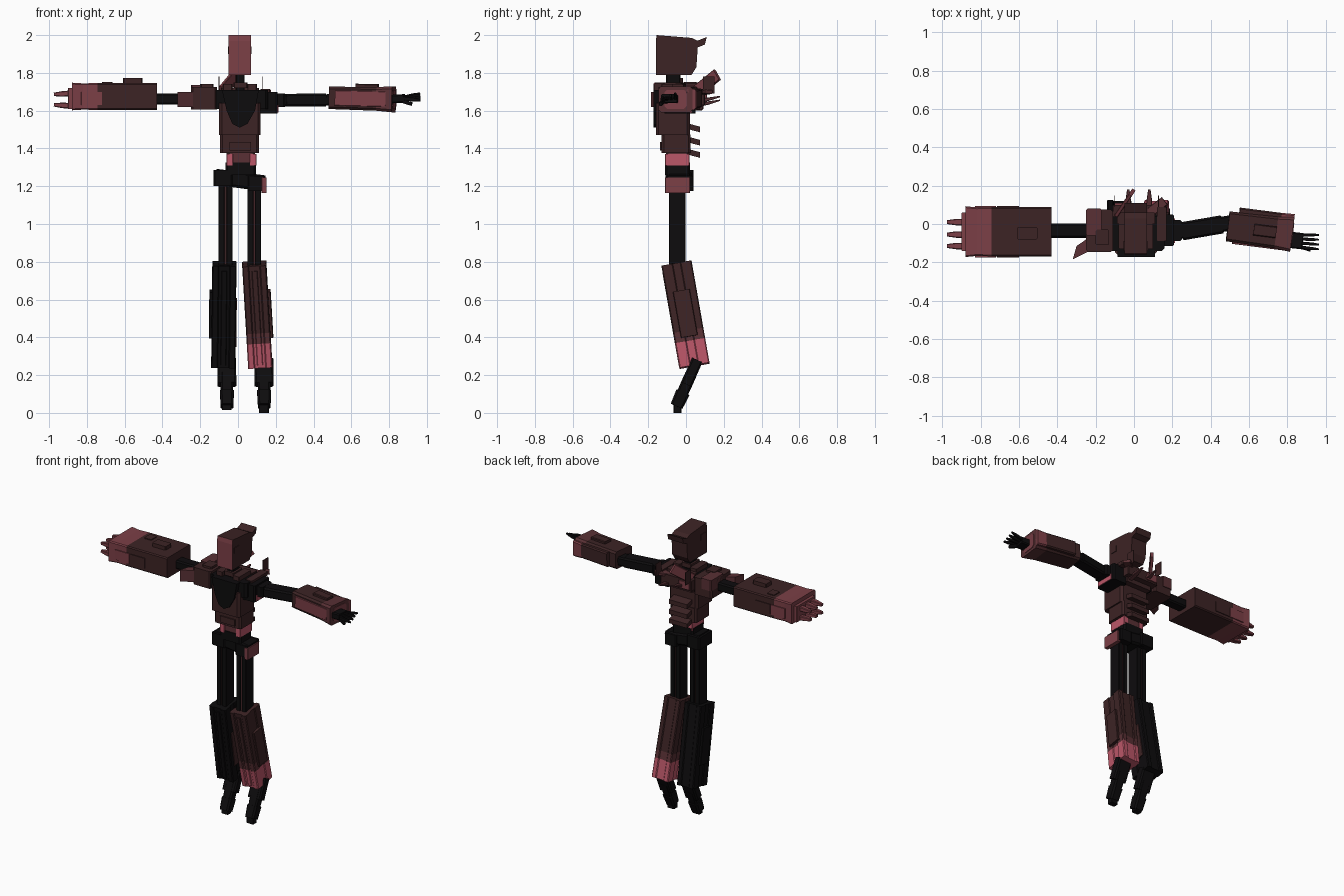
import bpy, bmesh, math
from mathutils import Vector

if "Cube" in bpy.data.objects:
    bpy.data.objects.remove(bpy.data.objects["Cube"])


def colour(name, r, g, b):
    m = bpy.data.materials.new(name)
    m.diffuse_color = (r, g, b, 1)
    m.use_nodes = True
    m.node_tree.nodes["Principled BSDF"].inputs["Base Color"].default_value = m.diffuse_color
    return m


BLACK = colour("black", 0.004, 0.0035, 0.004)
BROWN = colour("dark brown", 0.046, 0.017, 0.018)
MAROON = colour("maroon", 0.10, 0.03, 0.035)
RED = colour("dusty red", 0.20, 0.05, 0.062)
PINK = colour("pink", 0.50, 0.095, 0.14)


def finish(name, bm, mats):
    bmesh.ops.recalc_face_normals(bm, faces=bm.faces)
    me = bpy.data.meshes.new(name)
    bm.to_mesh(me)
    bm.free()
    for m in mats:
        me.materials.append(m)
    ob = bpy.data.objects.new(name, me)
    bpy.context.collection.objects.link(ob)
    return ob


def beam(name, p, q, w, d, mats, rings=((0, 1), (1, 1)), ref=(1, 0, 0), off=(0, 0), ch=0.15):
    """Chamfered bar from p to q; rings are (position, scale), one material per segment."""
    p, q = Vector(p), Vector(q)
    a = (q - p).normalized()
    u = Vector(ref)
    u = (u - a * u.dot(a)).normalized()
    v = a.cross(u)
    c = min(w, d) * ch
    x, y = w / 2, d / 2
    sec = [(x, y - c), (x - c, y), (c - x, y), (-x, y - c), (-x, c - y), (c - x, -y), (x - c, -y), (x, c - y)]
    bm = bmesh.new()
    loops = [[bm.verts.new(p.lerp(q, t) + u * (sx * s + off[0]) + v * (sy * s + off[1])) for sx, sy in sec]
             for t, s in rings]
    used = list(dict.fromkeys(mats))
    for k in range(len(loops) - 1):
        mi = used.index(mats[min(k, len(mats) - 1)])
        for i in range(8):
            j = (i + 1) % 8
            bm.faces.new((loops[k][i], loops[k][j], loops[k + 1][j], loops[k + 1][i])).material_index = mi
    bm.faces.new(loops[0]).material_index = used.index(mats[0])
    bm.faces.new(loops[-1]).material_index = used.index(mats[-1])
    return finish(name, bm, used)


def box(name, x, y, z, mat, ch=0.08):
    cx, cy = sum(x) / 2, sum(y) / 2
    return beam(name, (cx, cy, z[1]), (cx, cy, z[0]), x[1] - x[0], y[1] - y[0], [mat], ch=ch)


def prism(name, axis, pts, lo, hi, mats, rule=None):
    """Extrude an outline along an axis; rule(centre, normal) picks the material."""
    def at(a, b, c):
        return {'x': (c, a, b), 'y': (a, c, b), 'z': (a, b, c)}[axis]
    bm = bmesh.new()
    A = [bm.verts.new(at(a, b, lo)) for a, b in pts]
    B = [bm.verts.new(at(a, b, hi)) for a, b in pts]
    n = len(pts)
    bm.faces.new(A)
    bm.faces.new(B)
    for i in range(n):
        bm.faces.new((A[i], A[(i + 1) % n], B[(i + 1) % n], B[i]))
    bmesh.ops.recalc_face_normals(bm, faces=bm.faces)
    bm.normal_update()
    if rule:
        for f in bm.faces:
            f.material_index = rule(f.calc_center_median(), f.normal)
    return finish(name, bm, mats)


# Head: helmet profile with a paler face plate and a swept crest
head = [(-0.155, 2.0), (0.03, 1.985), (0.06, 1.97), (0.11, 1.99), (0.1, 1.95), (0.062, 1.935),
        (0.055, 1.83), (0.03, 1.79), (-0.16, 1.79), (-0.16, 1.97)]
prism("head", 'x', head, -0.05, 0.068, [BROWN, RED], lambda c, n: 1 if n.y < -0.8 else 0)
for x in (-0.054, 0.066):
    box("head_side_inset", (x, x + 0.006), (-0.14, -0.09), (1.9, 1.94), BROWN)
box("neck", (-0.012, 0.035), (-0.105, -0.03), (1.7, 1.8), BLACK)
box("neck_collar", (-0.025, 0.05), (-0.12, -0.02), (1.72, 1.75), BROWN)

# Torso
box("chest", (-0.1, 0.12), (-0.16, 0.02), (1.47, 1.64), BROWN)
box("upper_chest", (-0.14, 0.16), (-0.14, 0.04), (1.61, 1.71), BLACK)
prism("chest_bib", 'y', [(-0.085, 1.71), (0.11, 1.71), (0.09, 1.6), (0.05, 1.53), (0.01, 1.51), (-0.03, 1.53),
                         (-0.06, 1.6)], -0.172, -0.13, [BLACK])
for x in (-0.08, 0.05):
    box("collar_block", (x, x + 0.05), (-0.13, 0.0), (1.68, 1.74), BROWN)
box("abdomen", (-0.095, 0.11), (-0.13, 0.025), (1.375, 1.475), BROWN)
box("abdomen_plate", (-0.045, 0.07), (-0.138, -0.125), (1.39, 1.435), BROWN)
box("chest_back", (-0.09, 0.11), (0.0, 0.06), (1.6, 1.72), BROWN)
for z in (1.535, 1.465, 1.4):
    prism("back_rib", 'x', [(0.0, z), (0.075, z - 0.02), (0.075, z - 0.05), (0.0, z - 0.03)], -0.06, 0.08, [BROWN])
box("waist", (-0.055, 0.09), (-0.105, 0.015), (1.29, 1.38), MAROON)
for x in (-0.062, 0.062):
    box("waist_side", (x, x + 0.035), (-0.112, 0.018), (1.31, 1.37), PINK)
box("waist_ring", (-0.065, 0.095), (-0.11, 0.02), (1.26, 1.325), BLACK)

# Pelvis, slightly tilted
beam("pelvis", (-0.12, -0.035, 1.25), (0.14, -0.035, 1.215), 0.13, 0.085, [BLACK], ref=(0, 1, 0))
box("left_hip", (-0.13, -0.03), (-0.108, 0.04), (1.2, 1.285), BLACK)
box("right_hip", (0.05, 0.14), (-0.105, 0.04), (1.175, 1.255), BLACK)
box("right_hip_cap", (0.125, 0.152), (-0.11, 0.02), (1.165, 1.245), RED)

# Legs: twin-rail thighs, ribbed slanting shins and bent feet
for side, xt, xk, xb, xf in (("left", -0.066, -0.072, -0.078, -0.06), ("right", 0.086, 0.086, 0.118, 0.137)):
    skin = [BROWN, MAROON, PINK] if side == "right" else [BLACK] * 3
    out = 1 if side == "right" else -1
    for dx in (-0.021, 0.021):
        box(side + "_thigh_rail", (xt + dx - 0.016, xt + dx + 0.016), (-0.09, -0.002), (0.76, 1.22), BLACK)
    box(side + "_thigh_core", (xt - 0.015, xt + 0.015), (-0.08, -0.012), (0.76, 1.2),
        MAROON if side == "right" else BROWN)
    p, q = (xk, -0.05, 0.79), (xb, 0.045, 0.25)
    bands = ((0, 1), (0.66, 1), (0.76, 1), (1, 1))
    beam(side + "_shin", p, q, 0.118, 0.15, skin, bands)
    for dx in (-0.046, 0.046):
        for dy in (-0.05, 0.05):
            beam(side + "_shin_rail", p, q, 0.036, 0.062, skin, bands, off=(dx, dy))
    beam(side + "_shin_front_strip", p, q, 0.03, 0.02, skin, ((0.05, 1), (0.66, 1), (0.76, 1), (0.97, 1)),
         off=(0, 0.072))
    beam(side + "_shin_outer_plate", p, q, 0.02, 0.09, skin[:1], ((0.27, 1), (0.72, 1)), off=(out * 0.068, 0))
    if side == "left":
        beam("left_shin_inner_patch", p, q, 0.012, 0.1, [BROWN], ((0.35, 1), (0.8, 1)), off=(0.062, 0))
    ankle = Vector((xf, 0.06, 0.28))
    toe = Vector((xf + 0.002, -0.052, 0.03))
    beam(side + "_ankle", ankle, ankle.lerp(toe, 0.52), 0.1, 0.06, [BLACK])
    beam(side + "_foot", ankle, toe, 0.066, 0.062, [BLACK], ((0.3, 1), (0.6, 1), (0.95, 0.85)))
    beam(side + "_heel", ankle, toe, 0.074, 0.075, [BLACK], ((0.68, 1), (0.98, 0.9)))
    box(side + "_toe", (xf - 0.026, xf + 0.026), (-0.065, -0.025), (0.0 if side == "right" else 0.015, 0.05), BLACK)

# Left arm: big boxy forearm with a pale end and claws
Y = (0, 1, 0)
box("left_shoulder", (-0.25, -0.11), (-0.145, 0.075), (1.605, 1.725), BROWN)
box("left_shoulder_cap", (-0.25, -0.17), (-0.06, 0.08), (1.66, 1.735), MAROON)
box("left_shoulder_top", (-0.2, -0.13), (-0.11, -0.03), (1.71, 1.74), BROWN)
prism("left_shoulder_flap", 'z', [(-0.32, -0.185), (-0.23, -0.14), (-0.22, -0.06), (-0.3, -0.115)], 1.62, 1.7, [MAROON])
beam("left_upper_arm", (-0.5, -0.035, 1.662), (-0.15, -0.035, 1.662), 0.075, 0.06, [BLACK], ref=Y)
beam("left_forearm", (-0.88, -0.04, 1.675), (-0.43, -0.04, 1.675), 0.258, 0.142, [RED, RED, BROWN],
     ((0, 1.03), (0.13, 0.98), (0.3, 1), (1, 1)), ref=Y, ch=0.05)
box("left_forearm_top_block", (-0.61, -0.505), (-0.08, -0.015), (1.74, 1.772), BROWN)
box("left_forearm_hatch", (-0.72, -0.665), (-0.01, 0.055), (1.74, 1.752), BROWN)
for y in (-0.174, 0.085):
    box("left_forearm_pale_panel", (-0.83, -0.72), (y, y + 0.009), (1.63, 1.7), RED)
    box("left_forearm_side_panel", (-0.715, -0.6), (y, y + 0.009), (1.63, 1.7), BROWN)
box("left_wrist", (-0.9, -0.87), (-0.14, 0.06), (1.61, 1.72), RED)
for y in (-0.115, -0.055, 0.01):
    for z, dz in ((1.692, -0.006), (1.625, 0.006)):
        beam("left_claw", (-0.975, y, z + dz), (-0.88, y, z), 0.034, 0.03, [RED], ((0, 0.6), (0.5, 1), (1, 1)), ref=Y)

# Right arm: slim bent arm, angled forearm box and open hand
box("right_shoulder", (0.1, 0.21), (-0.115, 0.05), (1.585, 1.7), BLACK)
box("right_shoulder_front", (0.13, 0.25), (-0.09, 0.02), (1.62, 1.69), BLACK)
box("right_shoulder_plate", (0.12, 0.17), (-0.09, 0.09), (1.69, 1.715), BROWN)
box("right_shoulder_side", (0.205, 0.215), (-0.1, 0.03), (1.59, 1.63), PINK)
beam("right_upper_arm", (0.2, -0.045, 1.652), (0.53, 0.01, 1.658), 0.08, 0.06, [BLACK], ref=Y)
beam("right_arm_sleeve", (0.25, -0.038, 1.655), (0.46, -0.002, 1.657), 0.095, 0.068, [BLACK], ref=Y)
p, q = (0.49, -0.012, 1.668), (0.825, -0.055, 1.66)
beam("right_forearm", p, q, 0.165, 0.125, [BROWN, MAROON], ((0, 0.95), (0.75, 1), (1, 1.1)), ref=Y, ch=0.1)
beam("right_forearm_back_rail", p, q, 0.05, 0.1, [BROWN, RED], ((0.15, 1), (0.8, 1), (1, 1.1)), ref=Y, off=(0.08, 0))
beam("right_forearm_top_plate", p, q, 0.06, 0.03, [BROWN], ((0.4, 1), (0.75, 1)), ref=Y, off=(0, 0.063))
beam("right_forearm_front_panel", p, q, 0.012, 0.08, [RED], ((0.1, 1), (0.9, 1)), ref=Y, off=(-0.082, 0))
beam("right_forearm_end_red", p, q, 0.12, 0.1, [RED], ((0.97, 1), (1.01, 1)), ref=Y)
beam("right_palm", (0.79, -0.08, 1.66), (0.88, -0.09, 1.665), 0.085, 0.045, [BLACK], ref=Y)
for i in range(4):
    y = -0.12 + i * 0.021
    beam("right_finger", (0.86, y, 1.665), (0.965, y - 0.012 + i * 0.004, 1.655 + i * 0.012), 0.017, 0.022,
         [BLACK], ((0, 1), (0.7, 0.9), (1, 0.5)), ref=Y)
beam("right_thumb", (0.84, -0.11, 1.66), (0.92, -0.135, 1.635), 0.018, 0.02, [BLACK], ref=Y)

# Back fins, blades and antennas
beam("left_back_fin", (-0.085, 0.055, 1.70), (-0.01, 0.165, 1.79), 0.02, 0.065, [RED], ref=(0.8, -0.55, 0))
beam("right_back_fin", (0.07, 0.05, 1.69), (0.16, 0.12, 1.7), 0.05, 0.02, [MAROON], ref=Y)
for x, z in ((-0.03, 1.66), (0.08, 1.64)):
    beam("back_blade", (x, 0.03, z - 0.02), (x, 0.18, z + 0.015), 0.03, 0.018, [MAROON], ((0, 1), (0.6, 1), (1, 0.4)))
box("back_pack", (-0.11, 0.13), (0.03, 0.1), (1.63, 1.70), BROWN)
box("back_pack_red", (-0.1, -0.02), (0.095, 0.11), (1.64, 1.69), RED)
for x in (-0.1, 0.128):
    box("antenna", (x - 0.002, x + 0.002), (0.09, 0.15), (1.69, 1.78), BROWN)
